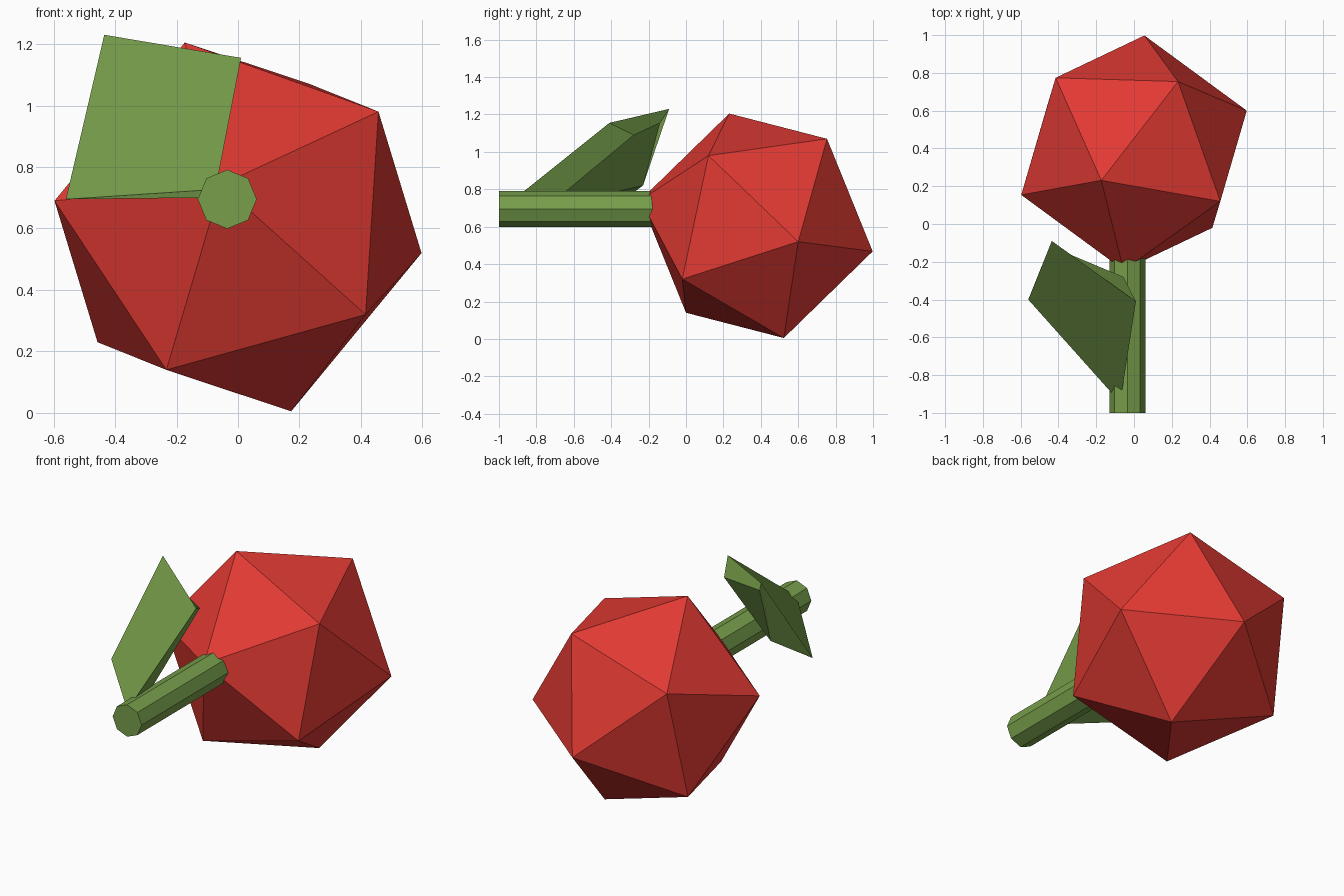
import bpy
import bmesh
from math import pi
from mathutils import Matrix, Vector

cube = bpy.data.objects.get("Cube")
if cube:
    bpy.data.objects.remove(cube, do_unlink=True)


def make_material(name, color):
    mat = bpy.data.materials.new(name)
    mat.use_nodes = True
    mat.diffuse_color = color
    mat.node_tree.nodes["Principled BSDF"].inputs["Base Color"].default_value = color
    return mat


def add_object(name, bm, mat):
    bmesh.ops.recalc_face_normals(bm, faces=bm.faces[:])
    mesh = bpy.data.meshes.new(name)
    bm.to_mesh(mesh)
    bm.free()
    mesh.materials.append(mat)
    obj = bpy.data.objects.new(name, mesh)
    bpy.context.collection.objects.link(obj)
    return obj


red = make_material("petal red", (0.76, 0.042, 0.033, 1))
green = make_material("leaf green", (0.184, 0.342, 0.069, 1))

# Flower head: a tilted icosahedron hulled from its six axes
center = Vector((0, 0.377, 0.605))
axes = [(0.597, 0.223, -0.085), (0.173, 0.146, -0.6), (0.055, 0.621, -0.137),
        (0.457, -0.257, 0.375), (0.415, -0.397, -0.285), (0.233, 0.377, 0.465)]
bm = bmesh.new()
for axis in axes:
    for sign in (1, -1):
        bm.verts.new(center + sign * Vector(axis))
bmesh.ops.convex_hull(bm, input=bm.verts[:])
add_object("flower_head", bm, red)

# Stem: an eight-sided rod running into the head
front, back = -1.0, -0.1
bm = bmesh.new()
bmesh.ops.create_cone(bm, cap_ends=True, segments=8, radius1=0.096, radius2=0.096,
                      depth=back - front,
                      matrix=Matrix.Translation((-0.035, (front + back) / 2, 0.695))
                      @ Matrix.Rotation(pi / 2, 4, 'X'))
add_object("stem", bm, green)

# Leaf: a thick folded slab with a smaller back face
outer = [(0.01, -0.41, 1.155), (-0.073, -0.945, 0.727),
         (-0.56, -0.4, 0.695), (-0.435, -0.09, 1.23)]
inner = [(-0.056, -0.28, 1.09), (-0.1, -0.75, 0.7),
         (-0.4, -0.23, 0.82), (-0.39, -0.14, 1.155)]
bm = bmesh.new()
a = [bm.verts.new(p) for p in outer]
b = [bm.verts.new(p) for p in inner]
bm.faces.new(a)
bm.faces.new([b[0], b[3], b[2], b[1]])
for i in range(4):
    j = (i + 1) % 4
    bm.faces.new([a[j], a[i], b[i], b[j]])
add_object("leaf", bm, green)
